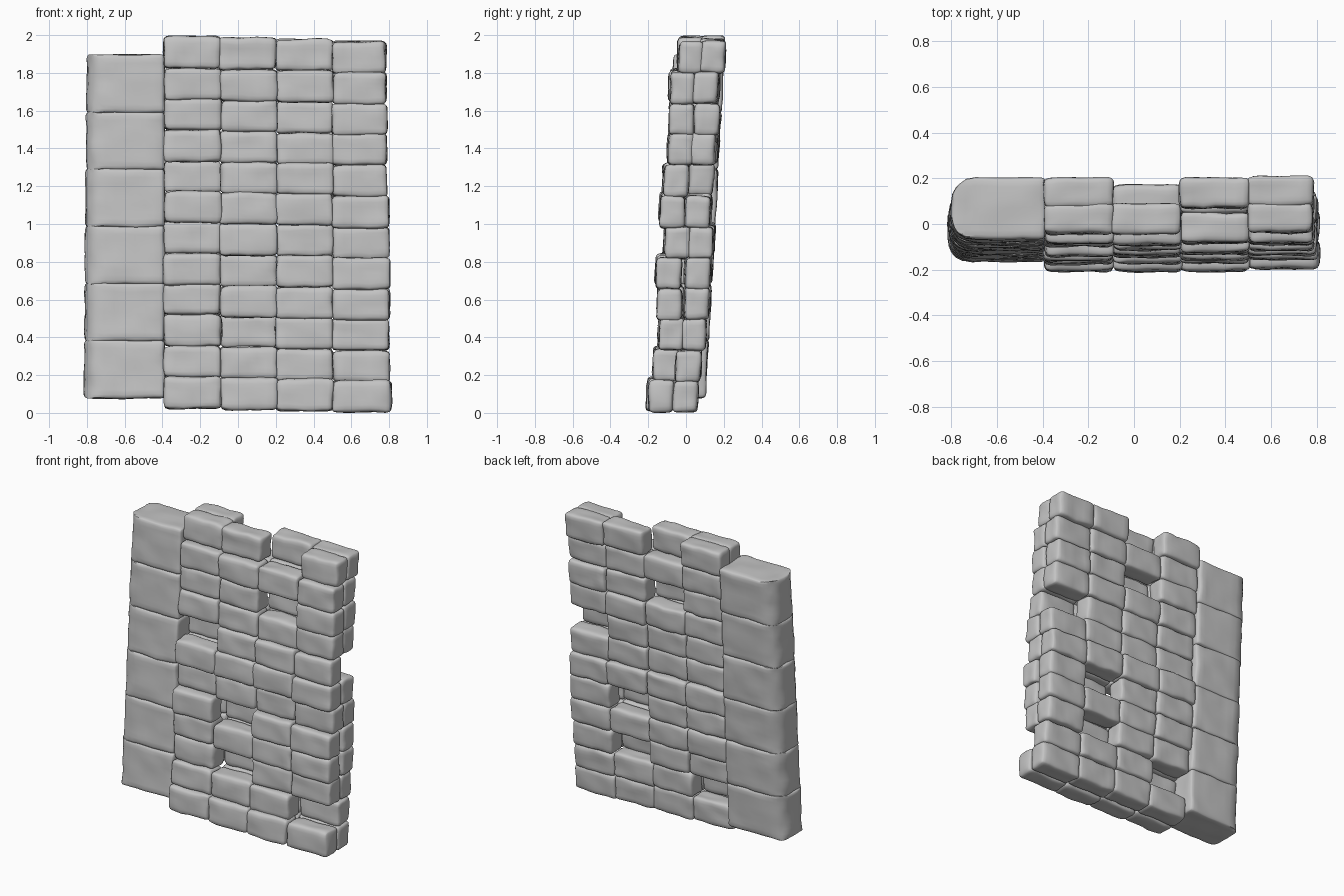
import bpy, bmesh, math, random
from mathutils import Vector, noise

random.seed(4)
if "Cube" in bpy.data.objects:
    bpy.data.objects.remove(bpy.data.objects["Cube"])

stone = bpy.data.materials.new("grey_stone")
stone.use_nodes = True
GREY = (0.55, 0.55, 0.55, 1)
stone.diffuse_color = GREY
stone.node_tree.nodes["Principled BSDF"].inputs["Base Color"].default_value = GREY


def push_round(p, half, r):
    """Pull a point on a box onto its rounded version."""
    inner = Vector([max(-h + r, min(h - r, c)) for c, h in zip(p, half)])
    d = p - inner
    return inner + d.normalized() * r if d.length > r else p


def make_stone(name, lo, hi, radius, lean, end_radius=0, rough=0.008, cuts=9):
    """Worn stone filling the box lo..hi, sheared with the leaning wall."""
    half = (Vector(hi) - Vector(lo)) / 2
    mid = (Vector(hi) + Vector(lo)) / 2
    seed = Vector([random.uniform(-50, 50) for _ in range(3)])
    bm = bmesh.new()
    bmesh.ops.create_cube(bm, size=2)
    bmesh.ops.subdivide_edges(bm, edges=bm.edges[:], cuts=cuts, use_grid_fill=True)
    for v in bm.verts:
        # crowd the grid towards the edges so they round off cleanly
        p = Vector([math.sin(c * math.pi / 2) * h for c, h in zip(v.co, half)])
        if end_radius and p.x < -half.x + end_radius:
            flat = push_round(Vector((p.x, p.y, 0)), (half.x, half.y, 1), end_radius)
            p.x, p.y = flat.x, flat.y
        p = push_round(p, half, radius)
        p += noise.noise_vector(p * 10 + seed) * rough
        p += noise.noise_vector(p * 26 + seed) * rough * 0.35
        p.y += lean * p.z
        v.co = p
    mesh = bpy.data.meshes.new(name)
    bm.to_mesh(mesh)
    bm.free()
    mesh.materials.append(stone)
    mesh.shade_smooth()
    obj = bpy.data.objects.new(name, mesh)
    obj.location = mid
    bpy.context.collection.objects.link(obj)


# Corner pillar: six large blocks with a rounded outer end
PILLAR_LEAN = 0.056
for i in range(6):
    z0 = 0.08 + i * 0.302
    y0 = -0.172 + PILLAR_LEAN * (z0 + 0.15)
    left = -0.815 + 0.003 * i
    make_stone(f"pillar_block_{i + 1}", (left, y0, z0 - 0.003),
               (-0.388, y0 + 0.27, z0 + 0.306), 0.022, PILLAR_LEAN, 0.1, 0.007, 11)

# Brick wall: twelve courses, two layers deep, each course set in or out a little
WALL_LEAN = 0.04
COLUMNS = 4
FACES = {
    "front": (-0.203, -0.17, -0.145, -0.15, -0.155, -0.11,
              -0.14, -0.12, -0.09, -0.085, -0.09, -0.04),
    "back": (0.06, 0.08, 0.1, 0.122, 0.13, 0.148,
             0.13, 0.145, 0.165, 0.17, 0.175, 0.205),
}
MISSING = {
    "front": {(8, 1), (5, 2), (3, 2), (2, 4), (10, 3), (12, 3)},
    "back": {(12, 2), (10, 2), (8, 4), (5, 3), (3, 3), (2, 1)},
}
DEPTH = 0.132
for layer, gaps in MISSING.items():
    for row, face in enumerate(FACES[layer], 1):
        z0 = 0.022 + (row - 1) * 0.1635
        for col in range(1, COLUMNS + 1):
            if (row, col) in gaps:
                continue
            x0 = -0.393 + (col - 1) * 0.297 + random.uniform(-0.004, 0.004)
            x1 = x0 + 0.304
            if col == COLUMNS:
                x1 = 0.812 - 0.0025 * row + random.uniform(-0.006, 0.006)
            y0 = face + random.uniform(-0.007, 0.007)
            if layer == "back":
                y0 -= DEPTH
            droop = 0.012 - 0.008 * col + random.uniform(-0.004, 0.004)
            bottom = max(0.004, z0 - 0.002 + droop)
            make_stone(f"{layer}_brick_{row}_{col}", (x0, y0, bottom),
                       (x1, y0 + DEPTH, z0 + 0.168 + droop), 0.026, WALL_LEAN)
